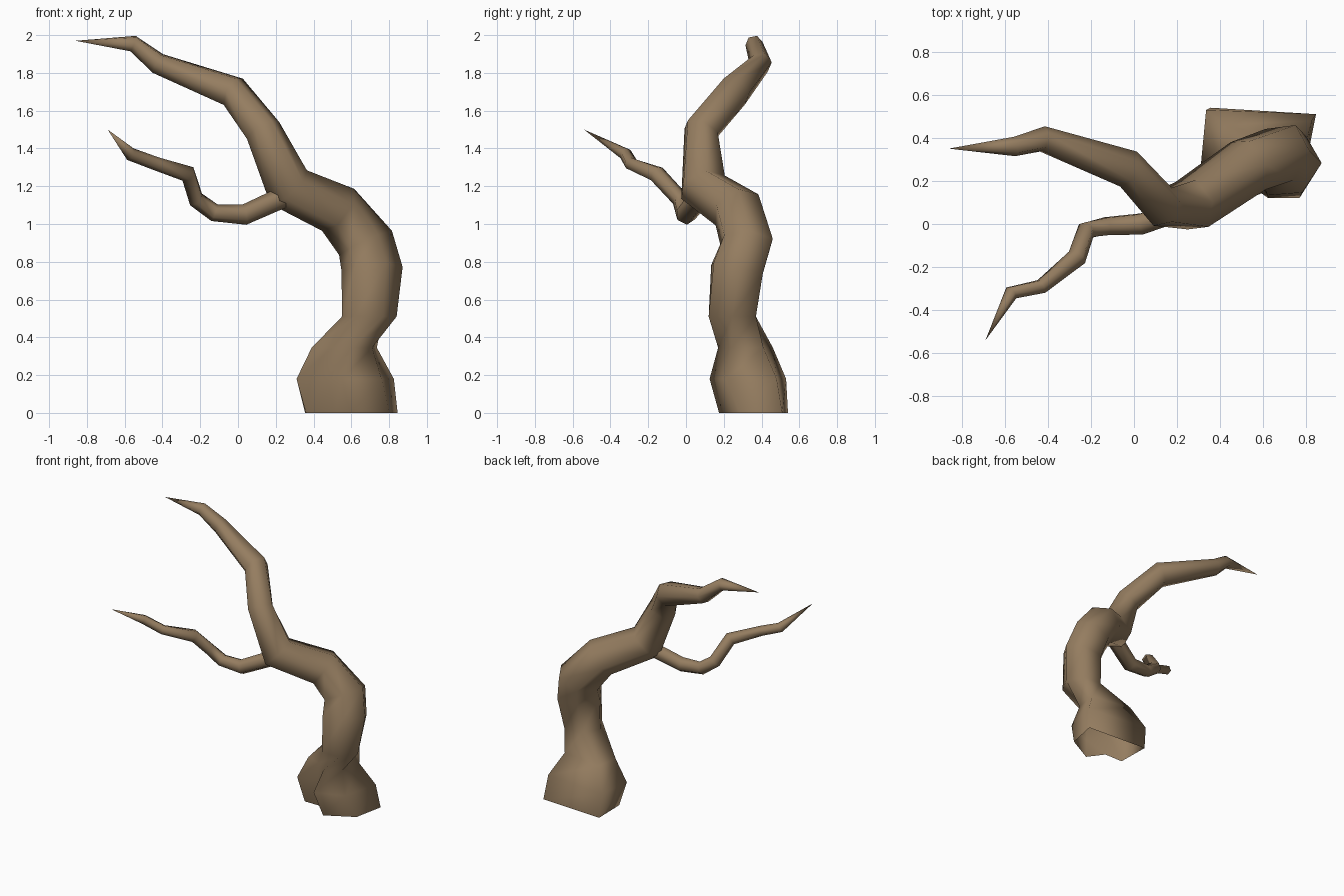
import bpy, bmesh, math
from mathutils import Vector

if "Cube" in bpy.data.objects:
    bpy.data.objects.remove(bpy.data.objects["Cube"])

bark = bpy.data.materials.new("brown bark")
bark.diffuse_color = (0.30, 0.205, 0.117, 1)
bark.use_nodes = True
bark.node_tree.nodes["Principled BSDF"].inputs["Base Color"].default_value = bark.diffuse_color


def sweep_rings(path, ref, sides=6):
    """Polygon rings along a path of (x, y, z, radius, weight of outgoing direction)."""
    pts = [Vector(p[:3]) for p in path]
    rings = []
    for i, p in enumerate(pts):
        a = (p - pts[i - 1]).normalized() if i else Vector()
        b = (pts[i + 1] - p).normalized() if i < len(pts) - 1 else Vector()
        weight = path[i][4] if len(path[i]) > 4 else 1
        t = (a + b * weight).normalized()
        ref = (ref - t * ref.dot(t)).normalized()
        side = t.cross(ref)
        r = path[i][3]
        rings.append([p + r * (ref * math.cos(k * math.tau / sides)
                               + side * math.sin(k * math.tau / sides))
                      for k in range(sides)])
    return rings


def skin(name, rings, tip):
    """Bridge the rings and close the far end to a point; the start stays open."""
    bm = bmesh.new()
    loops = [[bm.verts.new(p) for p in ring] for ring in rings]
    n = len(loops[0])
    for lo, hi in zip(loops, loops[1:]):
        for k in range(n):
            j = (k + 1) % n
            bm.faces.new((lo[k], lo[j], hi[j], hi[k]))
    end = bm.verts.new(tip)
    for k in range(n):
        bm.faces.new((loops[-1][k], loops[-1][(k + 1) % n], end))
    for f in bm.faces:
        f.smooth = True
    me = bpy.data.meshes.new(name)
    bm.to_mesh(me)
    bm.free()
    me.materials.append(bark)
    ob = bpy.data.objects.new(name, me)
    bpy.context.collection.objects.link(ob)
    return ob


# flared, notched root base: hexagon outlines at three heights
base = [
    (0.00, [(.355, .54), (.36, .29), (.51, .29), (.595, .175), (.80, .285), (.845, .51)]),
    (0.18, [(.335, .53), (.31, .27), (.475, .285), (.55, .125), (.76, .21), (.825, .48)]),
    (0.345, [(.42, .46), (.39, .29), (.50, .25), (.60, .17), (.71, .24), (.735, .41)]),
]
rings = [[Vector((x, y, z)) for x, y in outline] for z, outline in base]

# trunk and main limb
trunk_path = [
    (.695, .245, .50, .145), (.71, .27, .76, .147), (.675, .322, .90, .142),
    (.53, .27, 1.075, .14), (.268, .09, 1.195, .132, 1.2), (.133, .08, 1.495, .098, 1.3),
    (-.025, .255, 1.70, .09, 2.5), (-.425, .395, 1.85, .06, .6),
    (-.555, .36, 1.955, .046), (-.86, .35, 1.97, 0),
]
start = Vector((math.cos(math.radians(120)), math.sin(math.radians(120)), 0))
limb = sweep_rings(trunk_path, start)[:-1]
limb[0] = [Vector((p.x, p.y, .51)) for p in limb[0]]

# the middle of the trunk is oval, longer towards the back right
oval = Vector((.82, .57, 0))
for i in (1, 2):
    centre = Vector(trunk_path[i][:3])
    limb[i] = [p + oval * (p - centre).dot(oval) * .15 for p in limb[i]]
skin("trunk", rings + limb, trunk_path[-1][:3])

# thin side branch
branch_path = [
    (.29, .09, 1.165, .058), (.035, 0, 1.05, .055), (-.125, -.01, 1.06, .047),
    (-.222, -.03, 1.13, .045), (-.265, -.155, 1.265, .046),
    (-.43, -.29, 1.318, .036), (-.57, -.32, 1.37, .035), (-.69, -.54, 1.50, 0),
]
skin("side_branch", sweep_rings(branch_path, Vector((0, 0, 1)))[:-1],
     branch_path[-1][:3])
